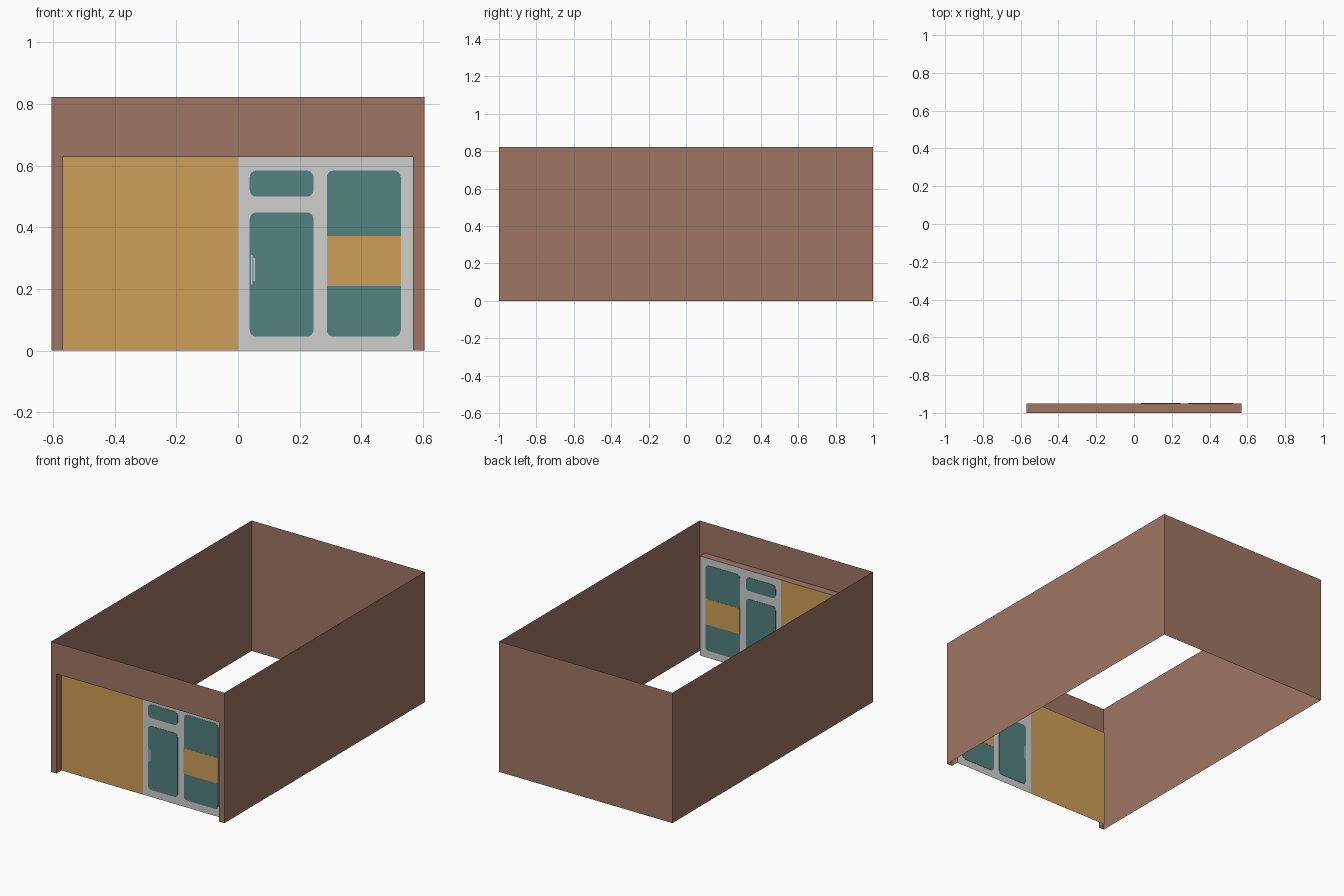
import bpy, math

if "Cube" in bpy.data.objects:
    bpy.data.objects.remove(bpy.data.objects["Cube"])

W, D, H = 0.605, 1.0, 0.823        # half width, half depth, height
OX, OZ, RY = 0.568, 0.628, -0.95   # opening half width, opening height, recess plane


def material(name, rgb):
    lin = [(c / 255 / 12.92) if c < 10 else ((c / 255 + 0.055) / 1.055) ** 2.4 for c in rgb]
    m = bpy.data.materials.new(name)
    m.diffuse_color = (*lin, 1)
    m.use_nodes = True
    m.node_tree.nodes["Principled BSDF"].inputs["Base Color"].default_value = m.diffuse_color
    return m


brick = material("brown wall", (159, 118, 100))
ochre = material("ochre panel", (206, 159, 87))
grey = material("light grey frame", (207, 207, 206))
teal = material("teal glass", (82, 129, 128))


def mesh_object(name, verts, faces, mat):
    me = bpy.data.meshes.new(name)
    me.from_pydata(verts, [], faces)
    me.materials.append(mat)
    ob = bpy.data.objects.new(name, me)
    bpy.context.collection.objects.link(ob)
    return ob


def sheet(name, pts, mat):
    return mesh_object(name, pts, [list(range(len(pts)))], mat)


def plate(name, x0, x1, z0, z1, mat, radius=0.0, half=0.002):
    """Thin plate straddling the recess plane, with rounded corners."""
    if radius:
        pts = []
        for k, (cx, cz) in enumerate([(x1 - radius, z1 - radius), (x0 + radius, z1 - radius),
                                      (x0 + radius, z0 + radius), (x1 - radius, z0 + radius)]):
            for i in range(5):
                a = math.pi / 2 * (k + i / 4)
                pts.append((cx + radius * math.cos(a), cz + radius * math.sin(a)))
    else:
        pts = [(x1, z1), (x0, z1), (x0, z0), (x1, z0)]
    n = len(pts)
    verts = [(x, RY - half, z) for x, z in pts] + [(x, RY + half, z) for x, z in pts]
    faces = [list(range(n))[::-1], list(range(n, 2 * n))]
    faces += [[i, (i + 1) % n, n + (i + 1) % n, n + i] for i in range(n)]
    return mesh_object(name, verts, faces, mat)


# Outer walls, open at top and bottom
sheet("right_wall", [(W, -D, 0), (W, D, 0), (W, D, H), (W, -D, H)], brick)
sheet("left_wall", [(-W, D, 0), (-W, -D, 0), (-W, -D, H), (-W, D, H)], brick)
sheet("back_wall", [(W, D, 0), (-W, D, 0), (-W, D, H), (W, D, H)], brick)

# Front wall around the opening
for name, x0, x1, z0, z1 in [("front_left_jamb", -W, -OX, 0, OZ),
                             ("front_right_jamb", OX, W, 0, OZ),
                             ("front_lintel", -W, W, OZ, H)]:
    sheet(name, [(x0, -D, z0), (x1, -D, z0), (x1, -D, z1), (x0, -D, z1)], brick)

# Reveal of the recess
sheet("left_reveal", [(-OX, -D, 0), (-OX, RY, 0), (-OX, RY, OZ), (-OX, -D, OZ)], brick)
sheet("right_reveal", [(OX, RY, 0), (OX, -D, 0), (OX, -D, OZ), (OX, RY, OZ)], brick)
sheet("reveal_soffit", [(-OX, RY, OZ), (OX, RY, OZ), (OX, -D, OZ), (-OX, -D, OZ)], brick)

# Recessed shop front: solid panel and glazed frame
sheet("solid_panel", [(-OX, RY, 0), (0, RY, 0), (0, RY, OZ), (-OX, RY, OZ)], ochre)
sheet("glazed_frame", [(0, RY, 0), (OX, RY, 0), (OX, RY, OZ), (0, RY, OZ)], grey)

# Door glass, fanlight, side window with band
plate("fanlight", 0.038, 0.245, 0.499, 0.584, teal, 0.022)
plate("door_glass", 0.038, 0.245, 0.045, 0.448, teal, 0.022)
plate("side_window", 0.288, 0.528, 0.045, 0.584, teal, 0.022)
plate("window_band", 0.288, 0.528, 0.210, 0.372, ochre, half=0.003)

# Door handle
plate("handle_bar", 0.0425, 0.0465, 0.215, 0.310, grey, half=0.003)
plate("handle_grip", 0.0505, 0.0545, 0.225, 0.300, grey, half=0.003)
